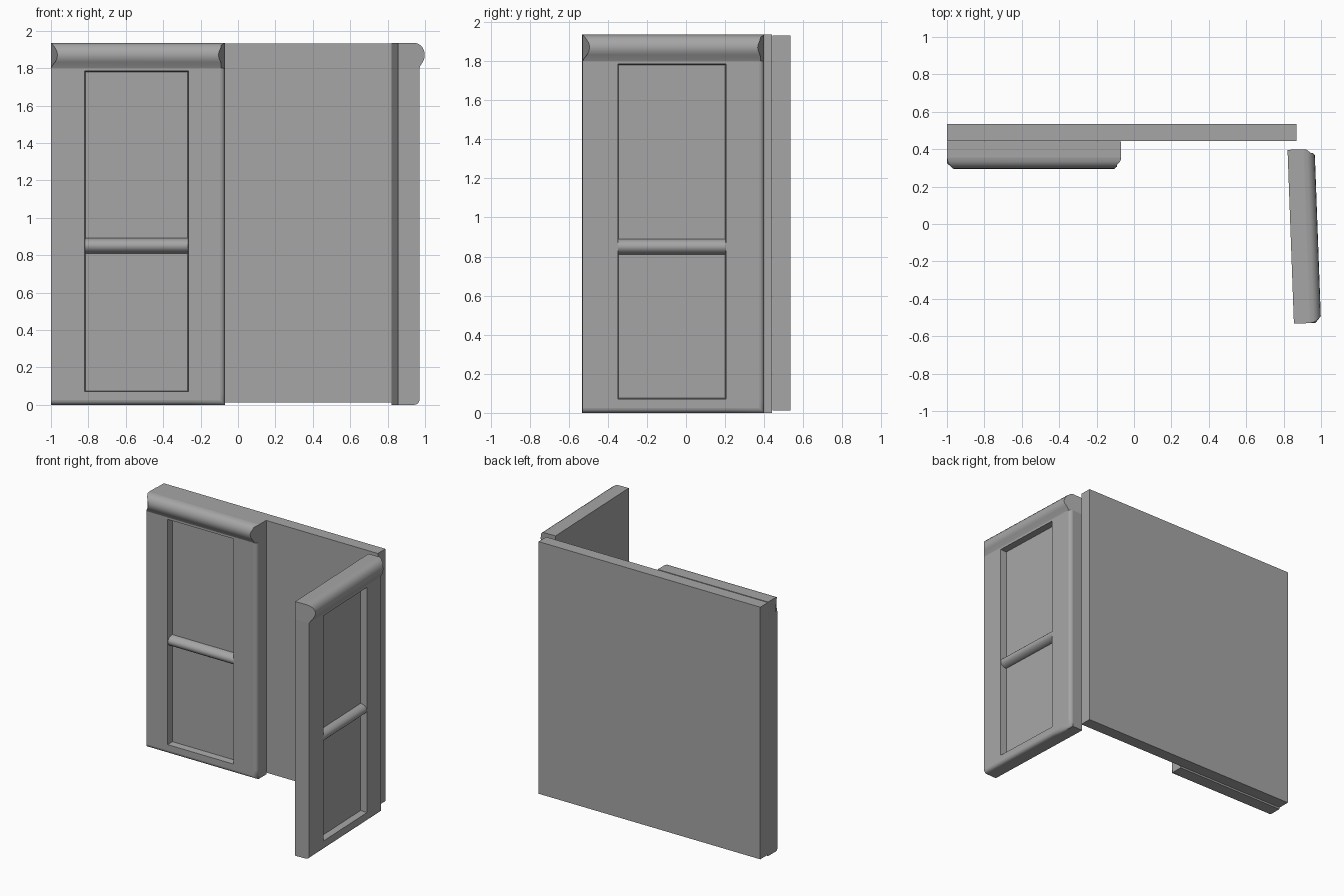
import bpy, bmesh, math
from mathutils import Vector, Matrix

if "Cube" in bpy.data.objects:
    bpy.data.objects.remove(bpy.data.objects["Cube"])

grey = bpy.data.materials.new("plain grey")
grey.diffuse_color = (0.38, 0.38, 0.38, 1)
grey.use_nodes = True
grey.node_tree.nodes["Principled BSDF"].inputs["Base Color"].default_value = grey.diffuse_color

W, T = 0.93, 0.115            # door width and thickness
U0, U1 = 0.18, 0.735          # recess sides
Z0, Z1 = 0.07, 1.785          # recess bottom and top
CORNICE_Z = 1.80


def to_mesh(bm, name):
    bmesh.ops.recalc_face_normals(bm, faces=bm.faces[:])
    me = bpy.data.meshes.new(name)
    bm.to_mesh(me)
    bm.free()
    me.materials.append(grey)
    return me


def place(me, name, matrix=Matrix()):
    ob = bpy.data.objects.new(name, me)
    ob.matrix_world = matrix
    bpy.context.collection.objects.link(ob)
    return ob


def add_box(bm, lo, hi):
    lo, hi = Vector(lo), Vector(hi)
    m = Matrix.Translation((lo + hi) / 2) @ Matrix.Diagonal((*(hi - lo), 1))
    bmesh.ops.create_cube(bm, size=1, matrix=m)


def sweep(name, profile):
    """Bar along x; each profile point is (depth, z, x_left, x_right)."""
    bm = bmesh.new()
    left = [bm.verts.new((a, -d, z)) for d, z, a, b in profile]
    right = [bm.verts.new((b, -d, z)) for d, z, a, b in profile]
    n = len(profile)
    for i in range(n):
        j = (i + 1) % n
        f = bm.faces.new((left[i], left[j], right[j], right[i]))
        # flat back, top and underside, smooth curve
        dy, dz = profile[j][0] - profile[i][0], profile[j][1] - profile[i][1]
        f.smooth = abs(dy) > 1e-5 and abs(dz) > 1e-5
    bm.faces.new(left)
    bm.faces.new(right[::-1])
    return to_mesh(bm, name)


# Door leaf: rounded right and bottom edges, recessed panel
bm = bmesh.new()
add_box(bm, (0, -T, 0), (W, 0, CORNICE_Z))
rounded = []
for e in bm.edges:
    c = (e.verts[0].co + e.verts[1].co) / 2
    if c.y < -T + 1e-4 and (c.x > W - 1e-4 or c.z < 1e-4):
        rounded.append(e)
res = bmesh.ops.bevel(bm, geom=rounded, offset=0.026, segments=5,
                      profile=0.5, affect='EDGES')
for f in res["faces"]:
    f.smooth = True
for co, no in [((U0, 0, 0), (1, 0, 0)), ((U1, 0, 0), (1, 0, 0)),
               ((0, 0, Z0), (0, 0, 1)), ((0, 0, Z1), (0, 0, 1))]:
    bmesh.ops.bisect_plane(bm, geom=bm.verts[:] + bm.edges[:] + bm.faces[:],
                           plane_co=co, plane_no=no)
bm.normal_update()
panel = [f for f in bm.faces if f.normal.y < -0.99
         and U0 < f.calc_center_median().x < U1
         and Z0 < f.calc_center_median().z < Z1]
bmesh.ops.inset_individual(bm, faces=panel, thickness=0.007, depth=-0.05)
leaf = to_mesh(bm, "door_leaf")

# Cornice: bulging moulding with mitred ends (depth, z, end inset)
curve = [(0.085, 1.80, 0), (0.115, 1.80, 0), (0.122, 1.815, 0.008),
         (0.134, 1.832, 0.022), (0.142, 1.85, 0.031), (0.145, 1.87, 0.035),
         (0.142, 1.89, 0.031), (0.134, 1.908, 0.022), (0.122, 1.922, 0.012),
         (0.105, 1.932, 0.004), (0.085, 1.935, 0)]
prof = [(0, 1.80, 0, W)]
for d, z, s in curve:
    r = max(s, 0.02 if d > 0.11 else 0)
    prof.append((d, z, s, W - r))
prof.append((0, 1.935, 0, W))
cornice = sweep("door_cornice", prof)

# Middle rail: half-round bar across the recess
prof = []
for i in range(13):
    a = math.pi * i / 12
    prof.append((0.06 + 0.055 * math.sin(a), 0.85 - 0.041 * math.cos(a),
                 U0 + 0.002, U1 - 0.002))
rail = sweep("door_rail", prof)

# Two doors: one closed, one swung open
closed = Matrix.Translation((-1, 0.44, 0))
opened = Matrix.Translation((0.855, -0.533, 0)) @ Matrix.Rotation(
    math.radians(92.1), 4, 'Z')
for side, m in (("left", closed), ("right", opened)):
    for part, me in (("leaf", leaf), ("cornice", cornice), ("rail", rail)):
        place(me, f"{side}_door_{part}", m)

# Back panel
bm = bmesh.new()
add_box(bm, (-1, 0.443, 0.012), (0.868, 0.535, 1.932))
place(to_mesh(bm, "back_panel"), "back_panel")
